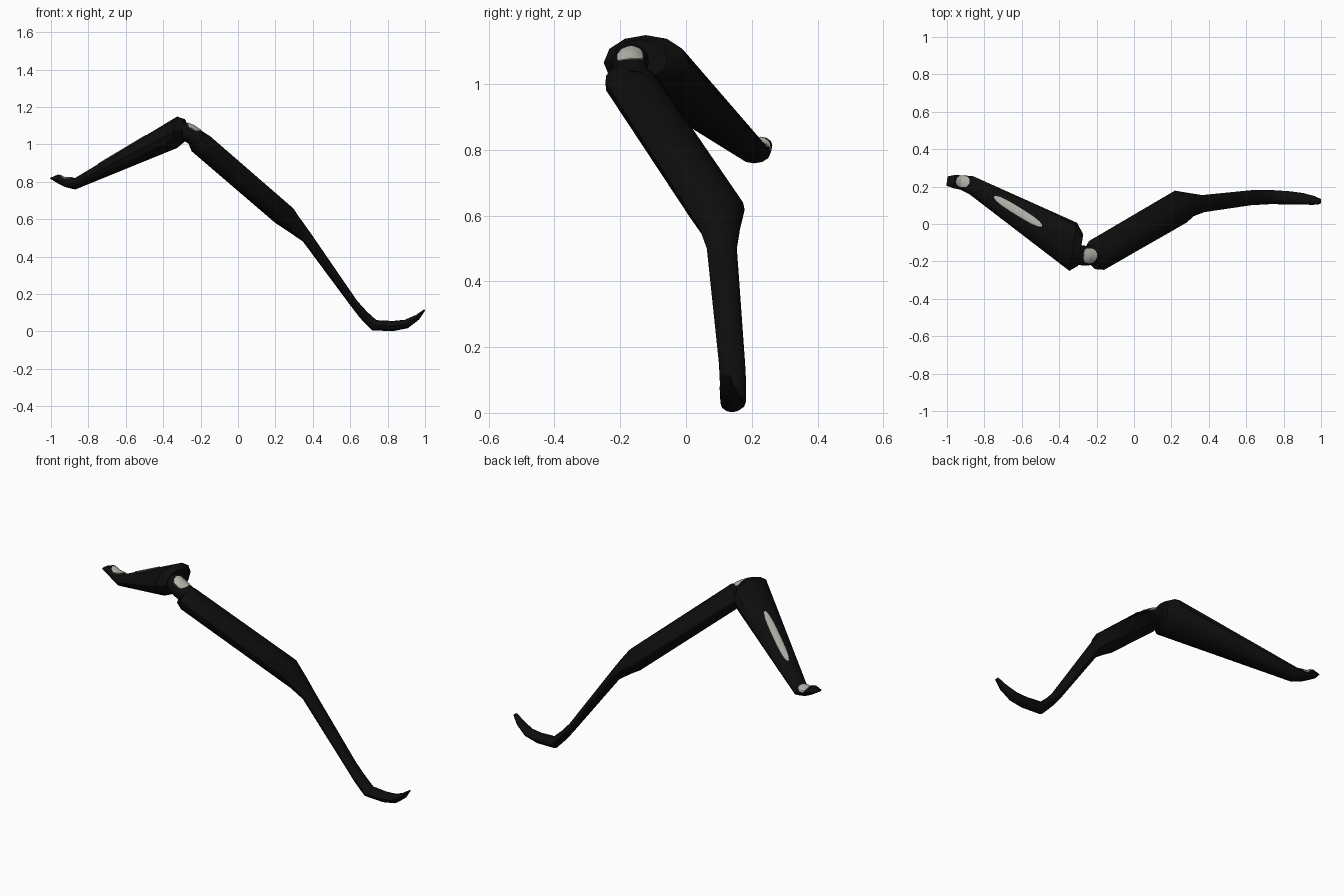
import bpy, bmesh, math
from mathutils import Vector
from mathutils.bvhtree import BVHTree

if "Cube" in bpy.data.objects:
    bpy.data.objects.remove(bpy.data.objects["Cube"])


def material(name, rgb):
    m = bpy.data.materials.new(name)
    m.diffuse_color = (*rgb, 1)
    m.use_nodes = True
    m.node_tree.nodes["Principled BSDF"].inputs["Base Color"].default_value = m.diffuse_color
    return m


BLACK = material("black shell", (0.004, 0.004, 0.004))
GREY = material("warm grey", (0.45, 0.45, 0.41))
SIDES = 12


def finish(bm, name, mat):
    bmesh.ops.recalc_face_normals(bm, faces=bm.faces)
    me = bpy.data.meshes.new(name)
    bm.to_mesh(me)
    me.materials.append(mat)
    ob = bpy.data.objects.new(name, me)
    bpy.context.collection.objects.link(ob)
    bpy.ops.object.select_all(action='DESELECT')
    ob.select_set(True)
    bpy.context.view_layer.objects.active = ob
    bpy.ops.object.shade_smooth_by_angle(angle=math.radians(35))
    return ob


def loft(name, rings, side=None):
    """Skin oval rings (x, y, z, half width, half height); returns a ray tree."""
    bm = bmesh.new()
    pts = [Vector(r[:3]) for r in rings]
    loops = []
    for i, (c, r) in enumerate(zip(pts, rings)):
        if side:
            s, up = Vector(side).normalized(), Vector((0, 0, 1))
        else:
            a = (c - pts[i - 1]).normalized() if i else Vector()
            b = (pts[i + 1] - c).normalized() if i < len(pts) - 1 else Vector()
            t = (a + b).normalized()
            s = Vector((-t.y, t.x, 0)).normalized()
            up = t.cross(s)
        angles = [2 * math.pi * k / SIDES for k in range(SIDES)]
        loops.append([bm.verts.new(c + s * r[3] * math.cos(a) + up * r[4] * math.sin(a))
                      for a in angles])
    for a, b in zip(loops, loops[1:]):
        for k in range(SIDES):
            n = (k + 1) % SIDES
            bm.faces.new((a[k], a[n], b[n], b[k]))
    bm.faces.new(loops[0])
    bm.faces.new(loops[-1])
    finish(bm, name, BLACK)
    tree = BVHTree.FromBMesh(bm)
    bm.free()
    return tree


def patch(name, tree, centre, u, v, look):
    """Thin rounded plate laid on a surface along the look direction."""
    bm = bmesh.new()
    c, u, v, d = Vector(centre), Vector(u), Vector(v), Vector(look).normalized()
    nu, nv = 14, 6
    rows = []
    for i in range(nu + 1):
        s = -0.98 + 1.96 * i / nu
        w = (1 - abs(s) ** 3) ** 0.5
        row = []
        for j in range(nv + 1):
            p = c + u * s + v * w * (2 * j / nv - 1)
            hit = tree.ray_cast(p - d, d)[0]
            row.append(bm.verts.new((hit if hit else p) - d * 0.004))
        rows.append(row)
    for a, b in zip(rows, rows[1:]):
        for j in range(nv):
            f = bm.faces.new((a[j], a[j + 1], b[j + 1], b[j]))
            f.normal_update()
            if f.normal.dot(d) > 0:
                f.normal_flip()
    # keep the plate closed with a small thickness
    geo = bmesh.ops.extrude_face_region(bm, geom=bm.faces[:])
    bmesh.ops.translate(bm, vec=d * 0.006,
                        verts=[g for g in geo['geom'] if isinstance(g, bmesh.types.BMVert)])
    finish(bm, name, GREY)
    bm.free()


# Upper arm with its small upturned tip
arm = loft("upper_arm", [
    (-1.00, 0.230, 0.819, 0.025, 0.004),
    (-0.96, 0.227, 0.815, 0.036, 0.025),
    (-0.925, 0.222, 0.797, 0.038, 0.025),
    (-0.87, 0.207, 0.790, 0.050, 0.031),
    (-0.325, -0.122, 1.065, 0.130, 0.084),
    (-0.285, -0.140, 1.075, 0.085, 0.060),
], side=(0.16, 0.98, 0))

# Knuckle between the arm and the thigh
joint = loft("knuckle", [
    (-0.33, -0.160, 1.085, 0.055, 0.050),
    (-0.26, -0.170, 1.058, 0.053, 0.048),
    (-0.17, -0.160, 1.000, 0.053, 0.048),
])

# Thigh, tapering shin and curled foot in one skin
loft("lower_leg", [
    (-0.225, -0.180, 1.025, 0.070, 0.045),
    (-0.20, -0.168, 1.005, 0.087, 0.060),
    (0.25, 0.093, 0.617, 0.091, 0.060),
    (0.31, 0.103, 0.560, 0.062, 0.045),
    (0.37, 0.109, 0.500, 0.046, 0.030),
    (0.62, 0.140, 0.150, 0.040, 0.022),
    (0.67, 0.143, 0.090, 0.040, 0.025),
    (0.728, 0.144, 0.033, 0.038, 0.030),
    (0.83, 0.140, 0.029, 0.035, 0.027),
    (0.90, 0.135, 0.040, 0.031, 0.024),
    (0.96, 0.126, 0.076, 0.024, 0.015),
    (0.997, 0.120, 0.114, 0.014, 0.004),
])

# Grey inlays
DOWN = (0, 0, -1)
patch("arm_stripe", arm, (-0.62, 0.068, 1), (0.13, -0.08, 0), (0.010, 0.019, 0), DOWN)
patch("tip_inlay", arm, (-0.915, 0.228, 1), (0.036, -0.003, 0), (0.004, 0.030, 0), DOWN)
patch("knuckle_inlay", joint, (-0.255, -0.170, 1.06), (0.035, 0, -0.022), (0, 0.040, 0),
      (-0.5, 0, -0.85))
